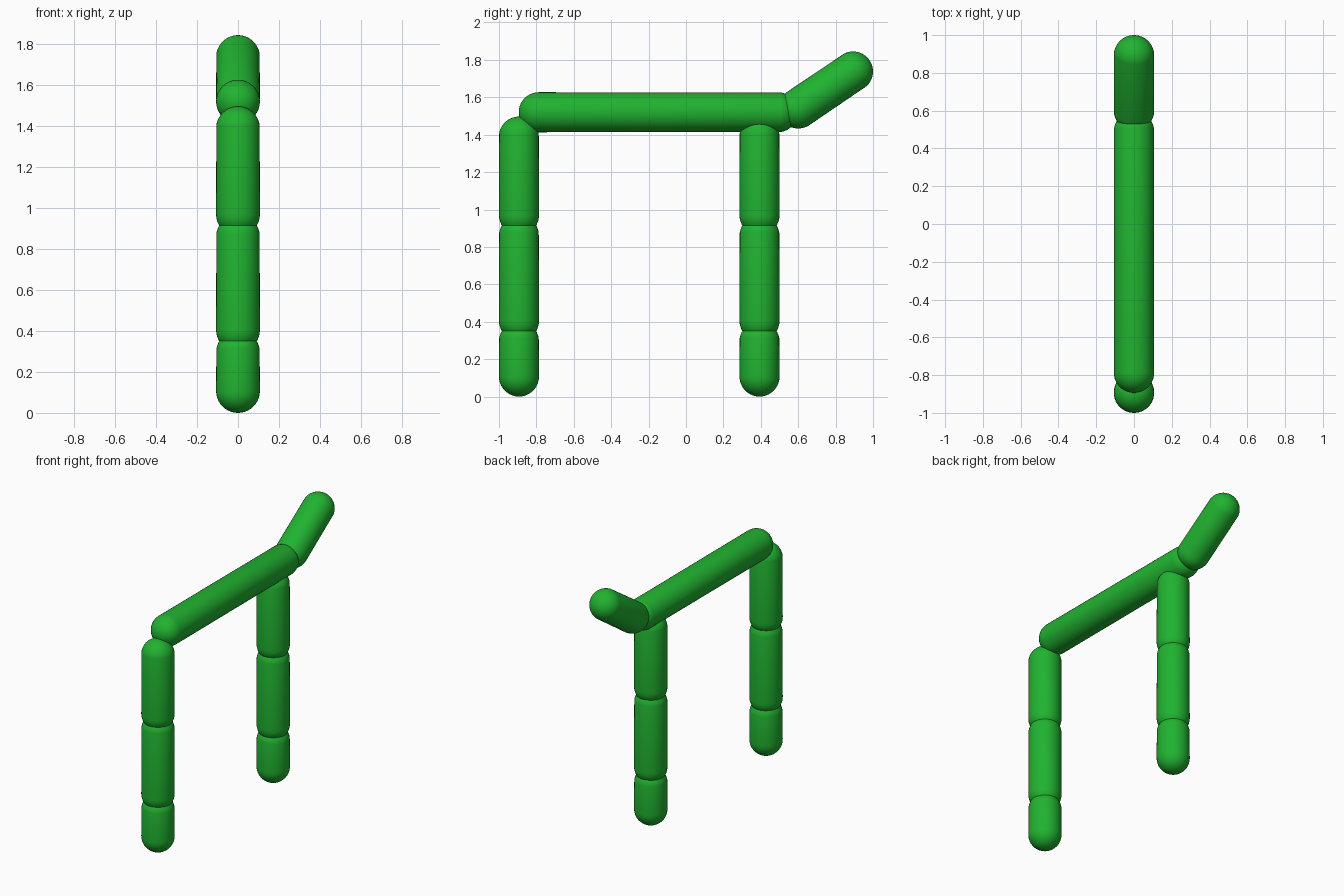
import bpy, bmesh
from mathutils import Vector, Matrix

if "Cube" in bpy.data.objects:
    bpy.data.objects.remove(bpy.data.objects["Cube"])

R = 0.107          # radius shared by every capsule
TOP, HIP = 1.52, 1.39

green = bpy.data.materials.new("green")
green.diffuse_color = (0.015, 0.45, 0.03, 1)
green.use_nodes = True
green.node_tree.nodes["Principled BSDF"].inputs["Base Color"].default_value = green.diffuse_color


def capsule(name, start, end):
    """Round-ended rod in the x = 0 plane, between two (y, z) cap centres."""
    a, b = Vector((0, *start)), Vector((0, *end))
    axis = b - a
    bm = bmesh.new()
    bmesh.ops.create_uvsphere(bm, u_segments=40, v_segments=20, radius=R)
    # stretch the sphere: the upper half moves out along the axis
    for v in bm.verts:
        if v.co.z > 1e-4:
            v.co.z += axis.length
    turn = axis.to_track_quat('Z', 'Y').to_matrix().to_4x4()
    bm.transform(Matrix.Translation(a) @ turn)
    for f in bm.faces:
        f.smooth = True
    mesh = bpy.data.meshes.new(name)
    bm.to_mesh(mesh)
    bm.free()
    mesh.materials.append(green)
    obj = bpy.data.objects.new(name, mesh)
    bpy.context.collection.objects.link(obj)


# body and raised head
capsule("torso", (-0.787, TOP), (0.49, TOP))
capsule("head", (0.60, 1.54), (0.893, 1.738))

# two legs, each of three segments
for side, y in (("rear", -0.893), ("fore", 0.393)):
    capsule(side + "_thigh", (y, 0.97), (y, HIP))
    capsule(side + "_shin", (y, 0.405), (y, 0.86))
    capsule(side + "_foot", (y, R), (y, 0.295))
